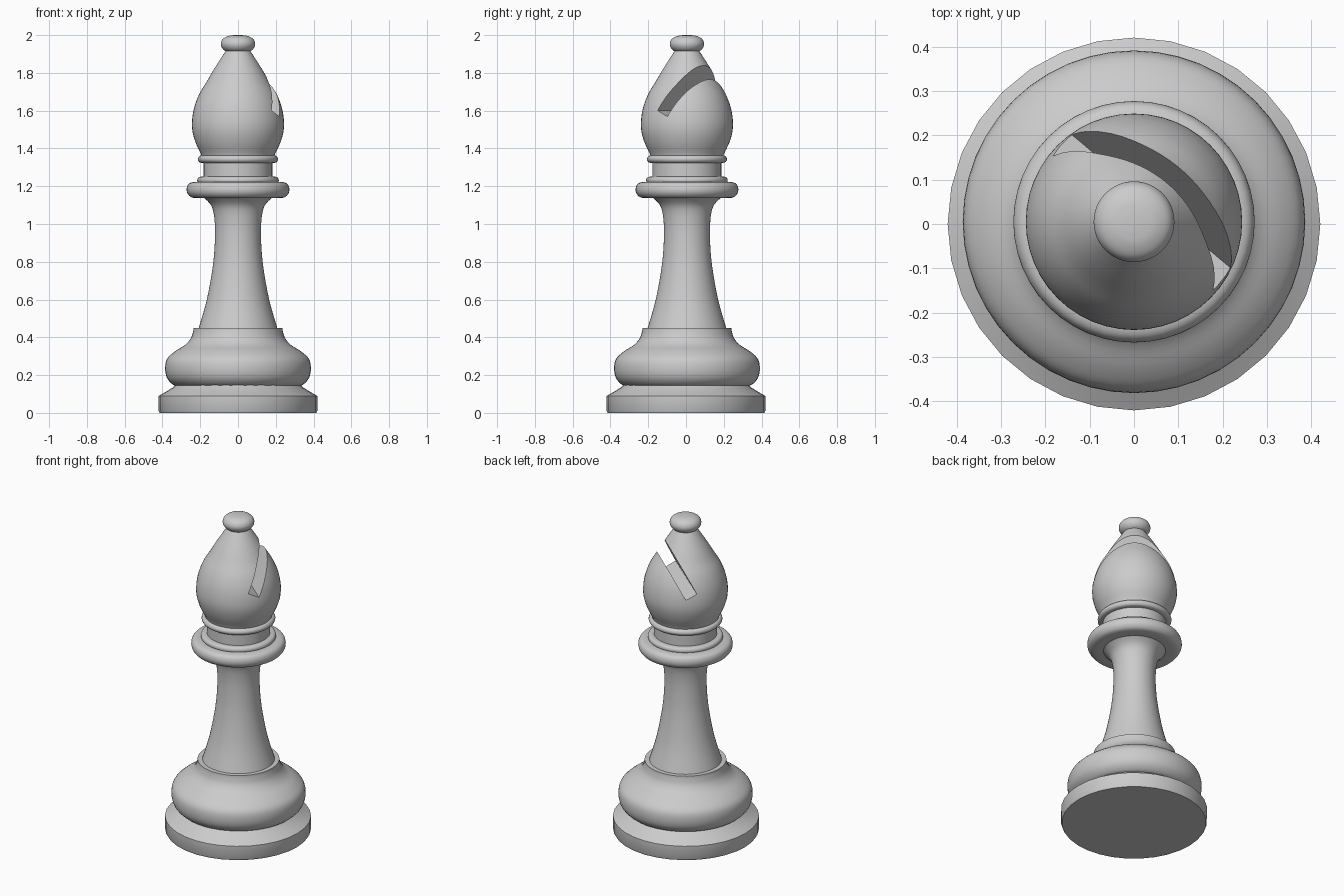
import bpy
import bmesh
import math
from mathutils import Vector, Matrix

cube = bpy.data.objects.get("Cube")
if cube:
    bpy.data.objects.remove(cube)

GREY = (0.6, 0.6, 0.6, 1.0)
mat = bpy.data.materials.new("light grey")
mat.use_nodes = True
mat.diffuse_color = GREY
mat.node_tree.nodes["Principled BSDF"].inputs["Base Color"].default_value = GREY

AXIS_Y = 0.005
SEGMENTS = 48


def add_object(name, bm):
    mesh = bpy.data.meshes.new(name)
    bm.to_mesh(mesh)
    bm.free()
    obj = bpy.data.objects.new(name, mesh)
    mesh.materials.append(mat)
    bpy.context.collection.objects.link(obj)
    return obj


def smooth_path(points, steps):
    """Catmull-Rom curve through the profile points."""
    pts = [Vector(p) for p in points]
    pts = [2 * pts[0] - pts[1]] + pts + [2 * pts[-1] - pts[-2]]
    path = []
    for a, b, c, d in zip(pts, pts[1:], pts[2:], pts[3:]):
        for i in range(steps):
            t = i / steps
            path.append(0.5 * (2 * b + (c - a) * t + (2 * a - 5 * b + 4 * c - d) * t ** 2
                               + (3 * b - a - 3 * c + d) * t ** 3))
    return path + [pts[-2]]


def lathe(name, points, steps=4, segments=SEGMENTS, axis_y=AXIS_Y):
    """Turn a (radius, height) profile into a closed solid."""
    path = smooth_path(points, steps)
    path = [Vector((0, path[0].y))] + path + [Vector((0, path[-1].y))]
    bm = bmesh.new()
    verts = [bm.verts.new((max(p.x, 0), 0, p.y)) for p in path]
    edges = [bm.edges.new(pair) for pair in zip(verts, verts[1:])]
    bmesh.ops.spin(bm, geom=verts + edges, cent=(0, 0, 0), axis=(0, 0, 1),
                   angle=math.tau, steps=segments)
    bmesh.ops.remove_doubles(bm, verts=bm.verts, dist=0.0005)
    bmesh.ops.recalc_face_normals(bm, faces=bm.faces)
    bmesh.ops.translate(bm, verts=bm.verts, vec=(0, axis_y, 0))
    return add_object(name, bm)


def shade(obj):
    bpy.ops.object.select_all(action='DESELECT')
    obj.select_set(True)
    bpy.context.view_layer.objects.active = obj
    bpy.ops.object.shade_smooth_by_angle(angle=math.radians(35))


# Turned parts, from the floor up
parts = [
    lathe("base_plinth", [(0.415, 0), (0.42, 0.01), (0.42, 0.09), (0.385, 0.11),
                          (0.345, 0.135), (0.325, 0.155)], steps=1, segments=32, axis_y=0),
    lathe("foot_bulge", [(0.31, 0.14), (0.345, 0.15), (0.376, 0.185), (0.386, 0.235),
                         (0.376, 0.285), (0.335, 0.325), (0.28, 0.36), (0.25, 0.395),
                         (0.238, 0.43), (0.235, 0.45)]),
    lathe("stem", [(0.215, 0.43), (0.208, 0.45), (0.165, 0.6), (0.133, 0.78), (0.122, 0.92),
                   (0.124, 1.02), (0.138, 1.09), (0.17, 1.13), (0.2, 1.15)]),
    lathe("collar_disc", [(0.16, 1.137), (0.235, 1.138), (0.263, 1.155), (0.272, 1.182),
                          (0.263, 1.21), (0.235, 1.222), (0.17, 1.224)]),
    lathe("collar_step", [(0.2, 1.21), (0.215, 1.225), (0.213, 1.242), (0.2, 1.25),
                          (0.17, 1.251)]),
    lathe("neck", [(0.182, 1.24), (0.182, 1.335)], steps=1),
    lathe("neck_ring", [(0.18, 1.322), (0.203, 1.327), (0.212, 1.343), (0.203, 1.36),
                        (0.18, 1.365)]),
    lathe("finial", [(0.02, 1.907), (0.06, 1.912), (0.083, 1.93), (0.091, 1.955),
                     (0.08, 1.98), (0.052, 1.995), (0.02, 2.0)]),
]

# Head with a slanting notch
head = lathe("head", [(0.19, 1.35), (0.198, 1.375), (0.224, 1.43), (0.241, 1.49), (0.243, 1.55),
                      (0.231, 1.62), (0.204, 1.69), (0.165, 1.755), (0.127, 1.82),
                      (0.063, 1.92)])
parts.append(head)

# Notch cutter: a slab leaning outwards toward the back left
heading = math.radians(50)
lean = math.atan2(1, 2)
width, depth = 0.072, 0.6
bm = bmesh.new()
bmesh.ops.create_cube(bm, size=1)
bmesh.ops.scale(bm, verts=bm.verts, vec=(width, 1, depth))
bmesh.ops.translate(bm, verts=bm.verts, vec=(0, 0, depth / 2))
bmesh.ops.transform(bm, verts=bm.verts, matrix=(
    Matrix.Translation((0, AXIS_Y, 1.585)) @ Matrix.Rotation(heading, 4, 'Z')
    @ Matrix.Translation((0.028, 0, 0)) @ Matrix.Rotation(lean, 4, 'Y')))
cutter = add_object("notch_cutter", bm)
cutter.hide_render = True

cut = head.modifiers.new("notch", 'BOOLEAN')
cut.operation = 'DIFFERENCE'
cut.solver = 'EXACT'
cut.object = cutter
bpy.context.view_layer.objects.active = head
bpy.ops.object.modifier_apply(modifier=cut.name)
bpy.data.objects.remove(cutter)

for part in parts:
    shade(part)
